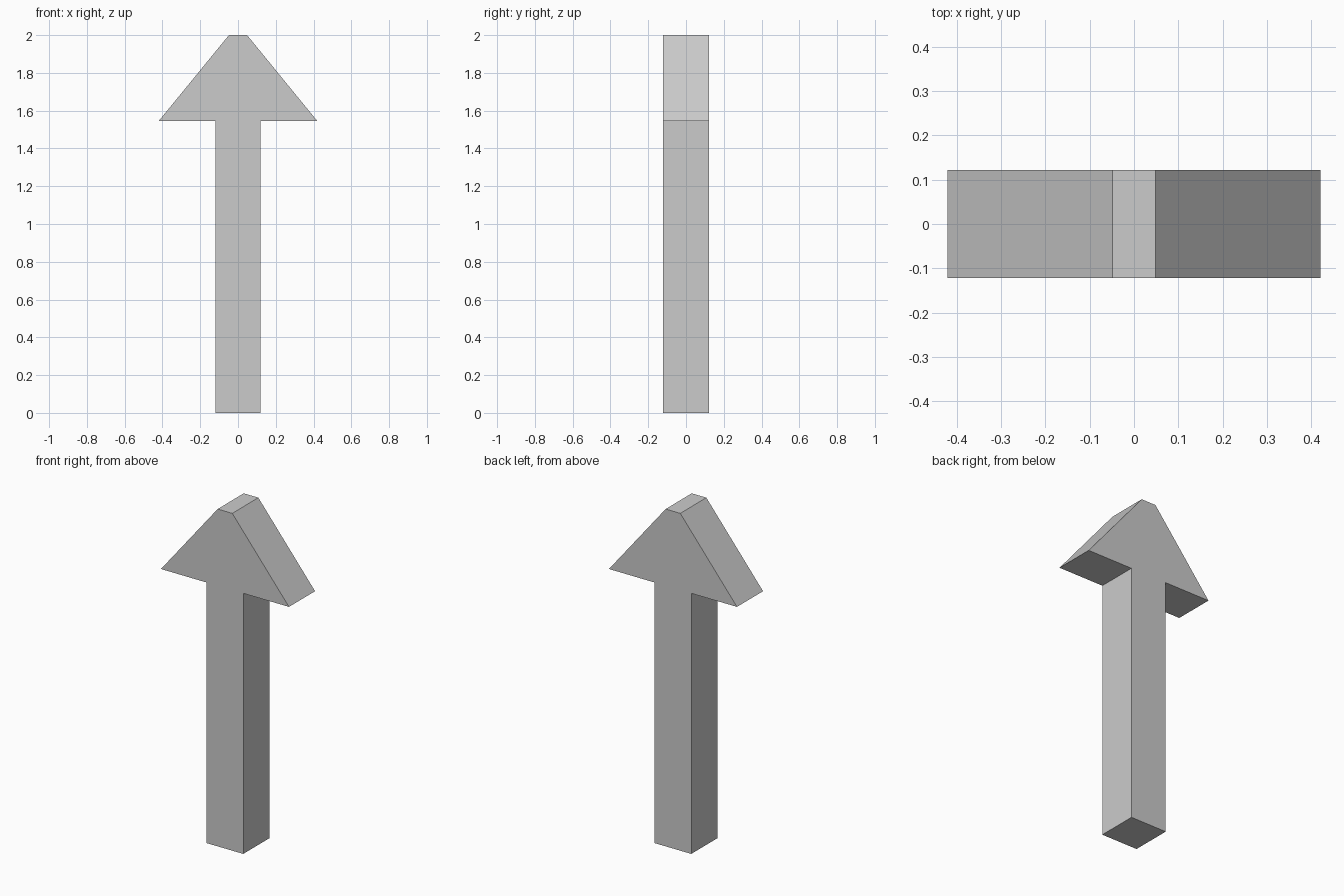
import bpy, bmesh

if "Cube" in bpy.data.objects:
    bpy.data.objects.remove(bpy.data.objects["Cube"])

HALF_DEPTH = 0.122

# Right half of the arrow outline (x, z), bottom to top
right = [(0.12, 0.0), (0.12, 1.545), (0.42, 1.545), (0.048, 2.0)]
outline = right + [(-x, z) for x, z in reversed(right)]

# Arrow: mirrored outline extruded front to back
bm = bmesh.new()
front = bm.faces.new([bm.verts.new((x, -HALF_DEPTH, z)) for x, z in outline])
result = bmesh.ops.extrude_face_region(bm, geom=[front], use_keep_orig=True)
back = [g for g in result["geom"] if isinstance(g, bmesh.types.BMVert)]
bmesh.ops.translate(bm, verts=back, vec=(0, 2 * HALF_DEPTH, 0))
bmesh.ops.recalc_face_normals(bm, faces=bm.faces[:])

mesh = bpy.data.meshes.new("arrow_sign")
bm.to_mesh(mesh)
bm.free()
bpy.context.collection.objects.link(bpy.data.objects.new("arrow_sign", mesh))
